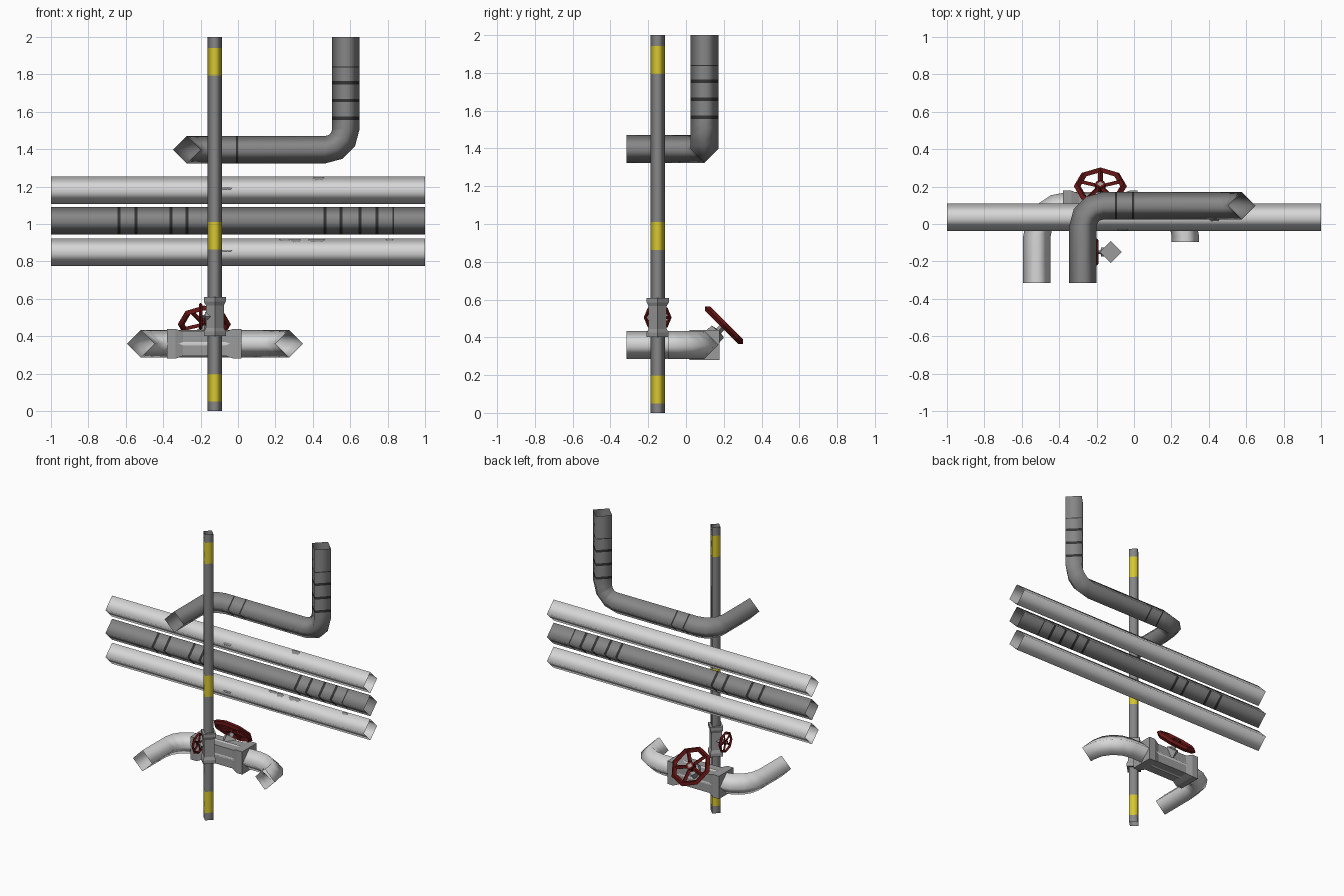
import bpy, bmesh, math
from mathutils import Vector as V, Matrix

if "Cube" in bpy.data.objects:
    bpy.data.objects.remove(bpy.data.objects["Cube"])

def material(name, r, g, b):
    m = bpy.data.materials.new(name)
    m.diffuse_color = (r, g, b, 1)
    m.use_nodes = True
    m.node_tree.nodes["Principled BSDF"].inputs["Base Color"].default_value = m.diffuse_color
    return m

LIGHT = material("light grey paint", 0.68, 0.68, 0.68)
GREY = material("bare grey metal", 0.24, 0.24, 0.24)
DARK = material("dark band", 0.035, 0.035, 0.035)
YELLOW = material("yellow marking", 0.68, 0.57, 0.03)
CAST = material("valve casting", 0.33, 0.33, 0.33)
RED = material("dark red wheel", 0.14, 0.008, 0.008)

def finish(name, bm, mats, smooth):
    me = bpy.data.meshes.new(name)
    for m in mats:
        me.materials.append(m)
    for f in bm.faces:
        f.smooth = smooth
    bm.to_mesh(me)
    bm.free()
    ob = bpy.data.objects.new(name, me)
    bpy.context.collection.objects.link(ob)
    return ob

def route(corners, bend, steps=3):
    """Polyline with rounded corners, as (position, tangent) pairs."""
    pts = [V(c) for c in corners]
    out = [(pts[0], (pts[1] - pts[0]).normalized())]
    for p, q, r in zip(pts, pts[1:], pts[2:]):
        a, b = (q - p).normalized(), (r - q).normalized()
        centre = q - a * bend + b * bend
        for k in range(steps + 1):
            t = k / steps * math.pi / 2
            out.append((centre - b * bend * math.cos(t) + a * bend * math.sin(t),
                        a * math.cos(t) + b * math.sin(t)))
    out.append((pts[-1], (pts[-1] - pts[-2]).normalized()))
    return out

def pipe(name, path, radius, up, mats, bands=()):
    """Open four-sided pipe; bands are (axis, low, high) painted in mats[1]."""
    rings, paint = [path[0]], []
    for (p, tp), (q, tq) in zip(path, path[1:]):
        d = q - p
        axis = max(range(3), key=lambda i: abs(d[i]))
        straight = abs(d[axis]) > 0.999 * d.length
        mine = [b for b in bands if b[0] == axis] if straight else []
        cuts = [(e - p[axis]) / d[axis] for b in mine for e in b[1:]]
        cuts = sorted(c for c in cuts if 0.001 < c < 0.999) + [1]
        for c in cuts:
            pos = p + d * c
            mid = (pos[axis] + rings[-1][0][axis]) / 2
            paint.append(int(any(b[1] < mid < b[2] for b in mine)))
            rings.append((pos, tq if c == 1 else tp))
    bm, prev, u, last = bmesh.new(), None, V(up), path[0][1]
    for i, (pos, t) in enumerate(rings):
        u = last.rotation_difference(t) @ u
        last = t
        v = t.cross(u)
        ring = [bm.verts.new(pos + o * radius) for o in (u, v, -u, -v)]
        if prev:
            for k in range(4):
                j = (k + 1) % 4
                bm.faces.new((prev[k], prev[j], ring[j], ring[k])).material_index = paint[i - 1]
        prev = ring
    return finish(name, bm, mats, True)

def lathe(bm, profile, frame, sides=4):
    """Closed solid from (distance, radius) pairs around the frame's z axis."""
    prev = None
    for h, r in profile:
        ring = [bm.verts.new(frame @ V((r * math.cos(k * math.tau / sides),
                                        r * math.sin(k * math.tau / sides), h)))
                for k in range(sides)]
        if prev:
            for k in range(sides):
                j = (k + 1) % sides
                bm.faces.new((prev[k], prev[j], ring[j], ring[k]))
        else:
            bm.faces.new(ring[::-1])
        prev = ring
    bm.faces.new(prev)

def frame(pos, x, z):
    x, z = V(x).normalized(), V(z).normalized()
    y = z.cross(x)
    return Matrix.Translation(pos) @ Matrix((x, y, z)).transposed().to_4x4()

def valve(name, pos, axis, out, s):
    """Flanged body along axis, with a hand wheel towards out."""
    bm = bmesh.new()
    half = [(0.2, 0.113), (0.155, 0.113), (0.115, 0.092)]
    prof = [(-h * s, r * s) for h, r in half] + [(h * s, r * s) for h, r in half[::-1]]
    lathe(bm, prof, frame(pos, out, axis))
    fr = frame(pos, axis, out)
    lathe(bm, [(h * s, r * s) for h, r in
               ((0.03, 0.05), (0.1, 0.045), (0.105, 0.018), (0.165, 0.018))], fr)
    finish(name + "_body", bm, [CAST], False)
    # hand wheel: eight-sided rim, hub and five spokes
    bm = bmesh.new()
    R, w, h = 0.124 * s, 0.018 * s, 0.147 * s
    rim = []
    for k in range(8):
        a = k * math.tau / 8
        rim.append([bm.verts.new(fr @ V(((R + dr) * math.cos(a), (R + dr) * math.sin(a), h + dz)))
                    for dr, dz in ((w, 0), (0, w), (-w, 0), (0, -w))])
    for k in range(8):
        a, b = rim[k], rim[(k + 1) % 8]
        for i in range(4):
            j = (i + 1) % 4
            bm.faces.new((a[i], b[i], b[j], a[j]))
    lathe(bm, [(h - w, 0.028 * s), (h + w, 0.028 * s)], fr, 8)
    for k in range(5):
        a = k * math.tau / 5 + math.pi / 2
        d = fr.to_3x3() @ V((math.cos(a), math.sin(a), 0))
        lathe(bm, [(0.01 * s, 0.013 * s), (R * 0.97, 0.013 * s)],
              frame(V(pos) + V(out).normalized() * h, out, d))
    finish(name + "_wheel", bm, [RED], False)

def around(axis, places, w):
    return [(axis, p - w / 2, p + w / 2) for p in places]

# three straight wall pipes
Z, X = (0, 0, 1), (1, 0, 0)
R, Y = 0.0735, 0.036
rows = (("top_pipe", 1.18), ("middle_pipe", 1.018), ("bottom_pipe", 0.85))
for name, z in rows:
    mid = name == "middle_pipe"
    bands = around(0, (-0.636, -0.545, -0.358, -0.273, 0.465, 0.551, 0.652, 0.743), 0.018) \
        + around(0, (0.83,), 0.008)
    pipe(name, route([(-1, Y, z), (1, Y, z)], 0), R, Z,
         [GREY, DARK] if mid else [LIGHT], bands if mid else ())

# worn paint patches on the upper front faces of the light pipes
bm = bmesh.new()
for z, x, drop, w, h in ((1.18, 0.43, 0.004, 0.06, 0.018), (1.18, -0.06, 0.058, 0.06, 0.014),
                         (0.85, 0.25, 0.003, 0.06, 0.012), (0.85, 0.31, 0.005, 0.05, 0.018),
                         (0.85, 0.42, 0.004, 0.09, 0.018), (0.85, 0.81, 0.003, 0.04, 0.012),
                         (0.85, -0.06, 0.064, 0.06, 0.008)):
    corners = ((-0.5, 0.3), (-0.3, 1), (0.1, 0.75), (0.35, 0.95), (0.5, 0.2), (0.3, 0), (-0.35, 0))
    bm.faces.new([bm.verts.new((x + a * w, Y - (drop + b * h) - 0.001,
                                z + R - (drop + b * h) + 0.001)) for a, b in corners])
finish("worn_patches", bm, [GREY], False)

# upper bent pipe rising to the top
pipe("upper_bent_pipe",
     route([(-0.274, -0.315, 1.397), (-0.274, 0.098, 1.397), (0.577, 0.098, 1.397),
            (0.577, 0.098, 2)], 0.112), R, Z, [GREY, DARK],
     around(2, (1.755, 1.66, 1.566), 0.018) + around(2, (1.84,), 0.006)
     + around(0, (-0.096, -0.005), 0.01))

# lower pipe with two forward bends
pipe("lower_bent_pipe",
     route([(-0.519, -0.315, 0.36), (-0.519, 0.098, 0.36), (0.275, 0.098, 0.36),
            (0.275, -0.096, 0.36)], 0.165, 4), R, Z, [LIGHT])
valve("large_valve", (-0.18, 0.098, 0.36), (1, 0, 0), (0, 1, 1), 1.0)

# thin upright pole with yellow markings
pipe("upright_pole", route([(-0.124, -0.15, 0), (-0.124, -0.15, 2)], 0), 0.038, X,
     [GREY, YELLOW], around(2, (0.125, 0.937, 1.868), 0.148))
valve("small_valve", (-0.124, -0.15, 0.505), (0, 0, 1), (-1, 0, 0), 0.52)
